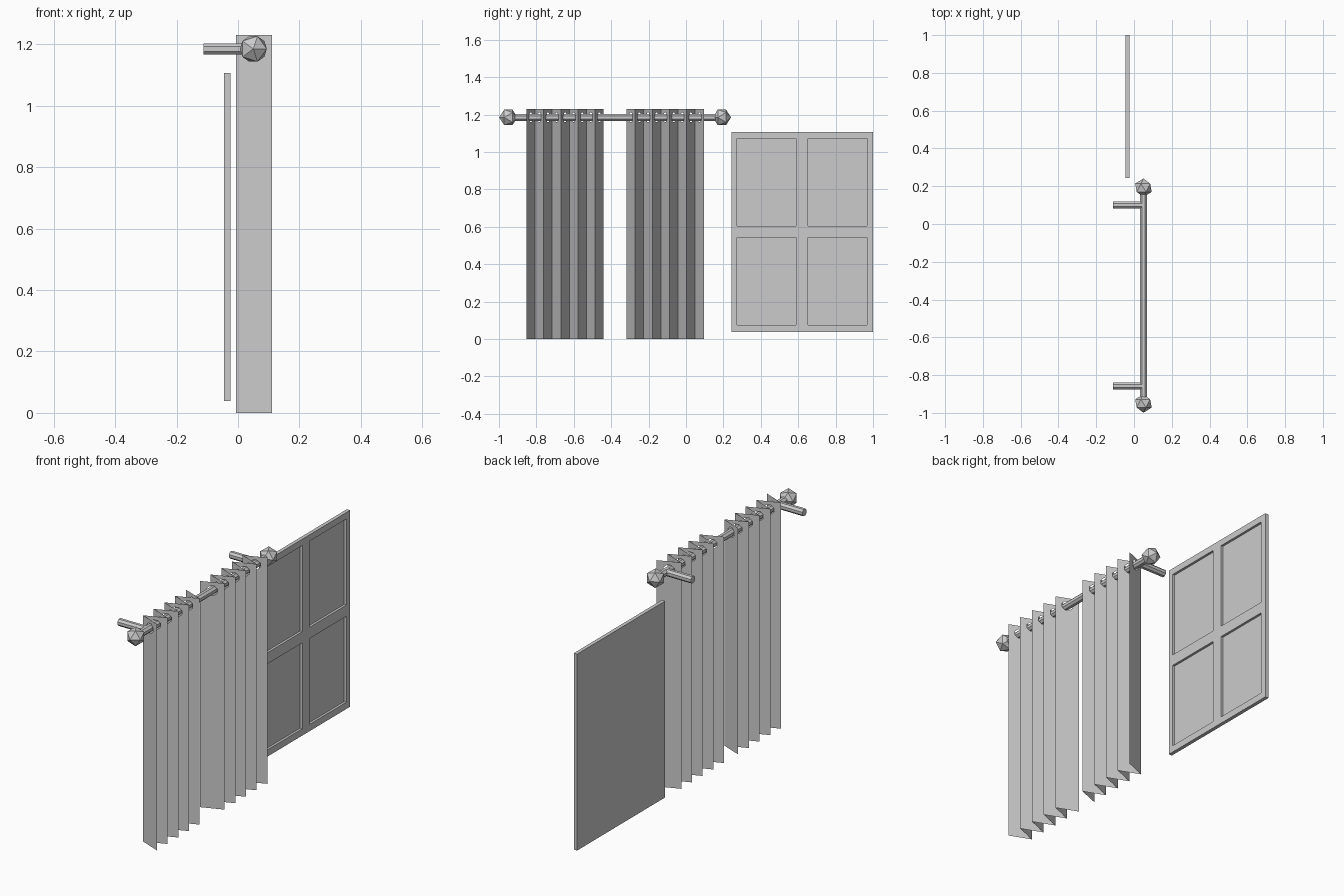
import bpy, bmesh, math
from mathutils import Matrix, Vector

if "Cube" in bpy.data.objects:
    bpy.data.objects.remove(bpy.data.objects["Cube"])

MID_Y = -0.379          # centre of the curtain set
ROD = Vector((0.05, MID_Y, 1.185))

grey = bpy.data.materials.new("plain_grey")
grey.diffuse_color = (0.6, 0.6, 0.6, 1)
grey.use_nodes = True
grey.node_tree.nodes["Principled BSDF"].inputs["Base Color"].default_value = grey.diffuse_color


def finish(name, bm):
    mesh = bpy.data.meshes.new(name)
    bm.to_mesh(mesh)
    bm.free()
    mesh.materials.append(grey)
    obj = bpy.data.objects.new(name, mesh)
    bpy.context.collection.objects.link(obj)
    return obj


def bar(name, centre, length, axis, radius=0.02):
    """Eight-sided bar along the x or y axis, with flats up and down."""
    bm = bmesh.new()
    turn = Matrix.Rotation(math.pi / 2, 4, 'Y' if axis == 'x' else 'X')
    bmesh.ops.create_cone(bm, cap_ends=True, segments=8, radius1=radius, radius2=radius,
                          depth=length, matrix=Matrix.Translation(centre) @ turn
                          @ Matrix.Rotation(math.pi / 8, 4, 'Z'))
    finish(name, bm)


def curtain(name, y_start, y_end, first_high, folds=9):
    """Zigzag sheet with an eyelet hole in every fold."""
    x_low, x_high, top, hole = -0.006, 0.11, 1.23, 0.027
    bm = bmesh.new()
    step = (y_end - y_start) / folds
    for i in range(folds):
        high = (i % 2 == 0) == first_high
        xa, xb = (x_high, x_low) if high else (x_low, x_high)
        ya, yb = y_start + i * step, y_start + (i + 1) * step
        corners = [bm.verts.new(p) for p in
                   ((xb, yb, top), (xa, ya, top), (xa, ya, 0), (xb, yb, 0))]
        ring = []
        for k in range(8):
            a = math.radians(22.5 + 45 * k)
            t = 0.5 + hole * math.cos(a) / (x_high - x_low)
            ring.append(bm.verts.new((xa + (xb - xa) * t, ya + (yb - ya) * t,
                                      ROD.z + hole * math.sin(a))))
        for c in range(4):
            bm.faces.new((corners[c], ring[2 * c + 1], ring[2 * c]))
            bm.faces.new((corners[c], corners[(c + 1) % 4],
                          ring[(2 * c + 2) % 8], ring[2 * c + 1]))
    bmesh.ops.remove_doubles(bm, verts=bm.verts, dist=1e-5)
    finish(name, bm)


def window():
    """Slab with four recessed panes on the +x side."""
    ys = (0.243, 0.273, 0.588, 0.652, 0.967, 1.0)
    zs = (0.038, 0.075, 0.542, 0.603, 1.071, 1.106)
    bm = bmesh.new()
    grid = [[bm.verts.new((-0.025, y, z)) for z in zs] for y in ys]
    panes = []
    for i in range(5):
        for j in range(5):
            f = bm.faces.new((grid[i][j], grid[i + 1][j], grid[i + 1][j + 1], grid[i][j + 1]))
            if i % 2 and j % 2:
                panes.append(f)
    # outer edge and back
    rim = [e for e in bm.edges if e.is_boundary]
    new = bmesh.ops.extrude_edge_only(bm, edges=rim)['geom']
    back = [v for v in new if isinstance(v, bmesh.types.BMVert)]
    bmesh.ops.translate(bm, verts=back, vec=(-0.02, 0, 0))
    bmesh.ops.edgeloop_fill(bm, edges=[e for e in bm.edges if e.is_boundary])
    # recessed panes
    for f in panes:
        inner = bmesh.ops.extrude_discrete_faces(bm, faces=[f])['faces'][0]
        bmesh.ops.translate(bm, verts=inner.verts, vec=(-0.013, 0, 0))
    bmesh.ops.recalc_face_normals(bm, faces=bm.faces)
    finish("window_frame", bm)


# Pair of curtains
curtain("curtain_front", MID_Y - 0.474, MID_Y - 0.061, True)
curtain("curtain_back", MID_Y + 0.061, MID_Y + 0.474, False)

# Rod, wall brackets and faceted end knobs
bar("curtain_rod", ROD, 1.12, 'y')
for side, label in ((-1, "front"), (1, "back")):
    bar("bracket_" + label, Vector((-0.031, MID_Y + side * 0.479, ROD.z)), 0.162, 'x')
    bm = bmesh.new()
    bmesh.ops.create_icosphere(bm, subdivisions=1, radius=0.049,
                               matrix=Matrix.Translation(ROD + Vector((0, side * 0.571, 0)))
                               @ Matrix.Rotation(math.pi / 2, 4, 'X'))
    finish("end_knob_" + label, bm)

window()
